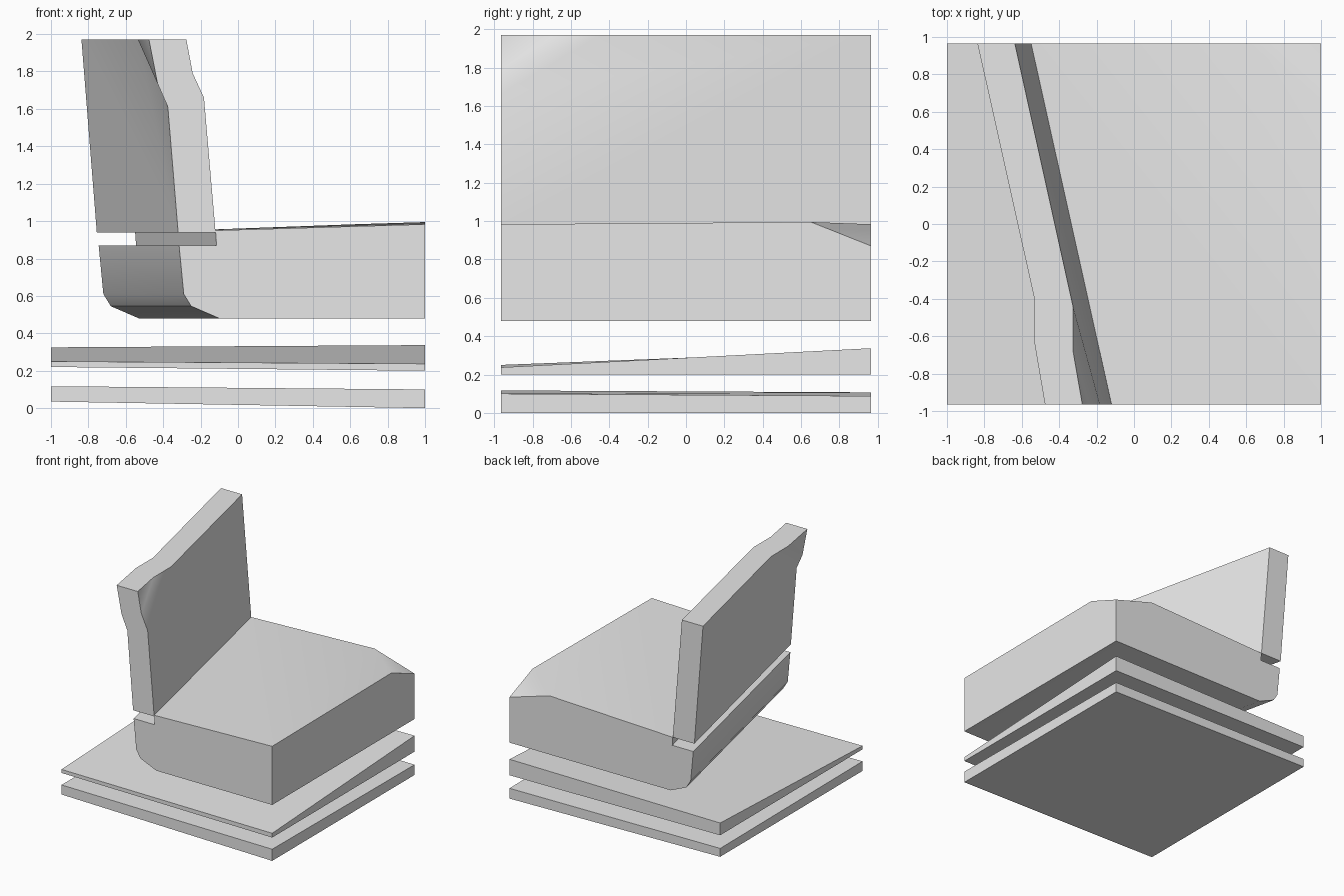
import bpy
import bmesh
import math
from mathutils import Vector

default = bpy.data.objects.get("Cube")
if default:
    bpy.data.objects.remove(default, do_unlink=True)

DEPTH = 0.965  # half of the depth along y

grey = bpy.data.materials.new("plain_grey")
grey.use_nodes = True
grey.diffuse_color = (0.8, 0.8, 0.8, 1)
shader = next(n for n in grey.node_tree.nodes if n.type == 'BSDF_PRINCIPLED')
shader.inputs["Base Color"].default_value = grey.diffuse_color


def finish(name, bm):
    """Turn a bmesh into a shaded object with outward normals."""
    bmesh.ops.recalc_face_normals(bm, faces=bm.faces)
    mesh = bpy.data.meshes.new(name)
    bm.to_mesh(mesh)
    bm.free()
    mesh.materials.append(grey)
    obj = bpy.data.objects.new(name, mesh)
    bpy.context.collection.objects.link(obj)
    bpy.ops.object.select_all(action='DESELECT')
    obj.select_set(True)
    bpy.context.view_layer.objects.active = obj
    bpy.ops.object.shade_smooth_by_angle(angle=math.radians(30))
    return obj


def bridge(bm, loop_a, loop_b):
    """Join two closed vertex loops with a strip of quads."""
    count = len(loop_a)
    for i in range(count):
        j = (i + 1) % count
        bm.faces.new((loop_a[i], loop_a[j], loop_b[j], loop_b[i]))


def loft(front, back):
    """Solid between an x-z profile at the front and one at the back."""
    bm = bmesh.new()
    loops = [[bm.verts.new((x, y, z)) for x, z in profile]
             for profile, y in ((front, -DEPTH), (back, DEPTH))]
    for loop in loops:
        bm.faces.new(loop)
    bridge(bm, *loops)
    return bm


def slab_profile(left_low, left_high, right_low, right_high):
    return [(-1, left_low), (1, right_low), (1, right_high), (-1, left_high)]


# Two thin tilted slabs at the bottom
finish("bottom_slab", loft(slab_profile(0.035, 0.117, 0, 0.1),
                           slab_profile(0.035, 0.107, 0, 0.088)))
finish("middle_slab", loft(slab_profile(0.22, 0.25, 0.2, 0.237),
                           slab_profile(0.22, 0.325, 0.2, 0.337)))

# Thick block with a rounded lower edge and a ledge under the wall
block = loft(
    [(1, 0.48), (-0.1, 0.48), (-0.25, 0.545), (-0.29, 0.61), (-0.315, 0.87),
     (-0.115, 0.87), (-0.12, 0.95), (1, 0.983)],
    [(1, 0.48), (-0.53, 0.48), (-0.68, 0.545), (-0.72, 0.61), (-0.745, 0.87),
     (-0.545, 0.87), (-0.55, 0.94), (1, 0.997)])

# Sloping cut across the rear corner of the block
corner, side, rear = (Vector(p) for p in (
    (1, DEPTH, 0.87), (1, 0.65, 0.995), (0.62, DEPTH, 0.983)))
normal = (side - corner).cross(rear - corner)
if normal.z < 0:
    normal.negate()
cut = bmesh.ops.bisect_plane(
    block, geom=block.verts[:] + block.edges[:] + block.faces[:],
    plane_co=corner, plane_no=normal, clear_outer=True)
rim = [e for e in cut["geom_cut"] if isinstance(e, bmesh.types.BMEdge)]
bmesh.ops.contextual_create(block, geom=rim)
finish("thick_block", block)

# Leaning wall whose upper front corner is bent outwards
TOP, FOOT = 1.97, 0.94
wall = bmesh.new()


def wall_side(foot_back, top_back, crease_top, bend_top, tip,
              bend_front, crease_front, foot_front):
    outline = [(foot_back, DEPTH, FOOT), (top_back, DEPTH, TOP),
               (*crease_top, TOP), (*bend_top, TOP), (tip, -DEPTH, TOP),
               (bend_front[0], -DEPTH, bend_front[1]),
               (crease_front[0], -DEPTH, crease_front[1]),
               (foot_front, -DEPTH, FOOT)]
    verts = [wall.verts.new(p) for p in outline]
    foot_b, top_b, crease_t, bend_t, end, bend_f, crease_f, foot_f = verts
    wall.faces.new((foot_b, top_b, crease_t, crease_f, foot_f))
    wall.faces.new((crease_t, bend_t, bend_f, crease_f))
    wall.faces.new((bend_t, end, bend_f))
    return verts


outer = wall_side(-0.755, -0.837, (-0.535, -0.39), (-0.535, -0.62), -0.476,
                  (-0.43, 1.735), (-0.375, 1.61), -0.32)
inner = wall_side(-0.55, -0.637, (-0.325, -0.445), (-0.325, -0.685), -0.276,
                  (-0.242, 1.79), (-0.182, 1.66), -0.12)
bridge(wall, outer, inner)
finish("leaning_wall", wall)
